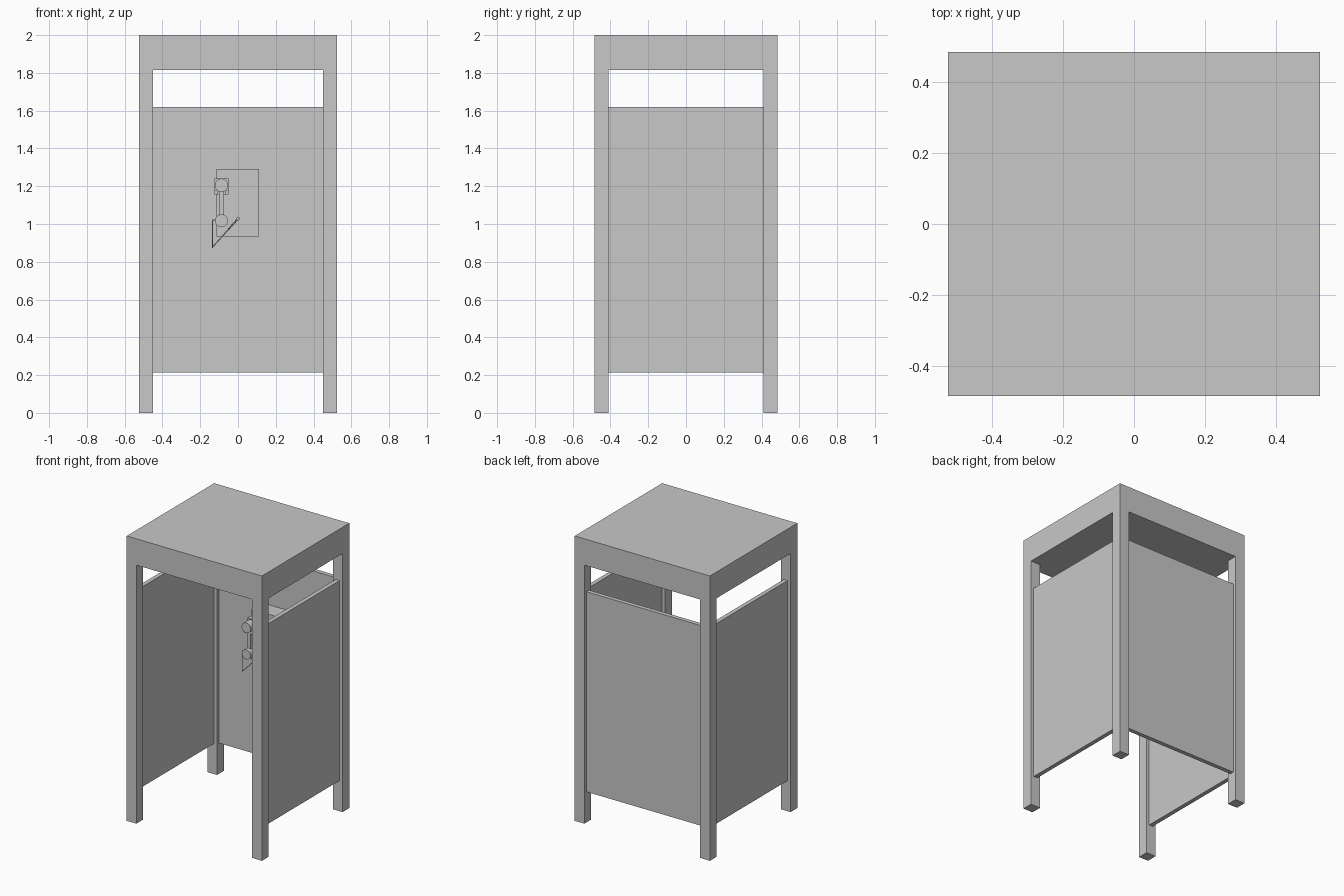
import bpy
import math

cube = bpy.data.objects.get("Cube")
if cube:
    bpy.data.objects.remove(cube, do_unlink=True)

grey = bpy.data.materials.new("plain_grey")
grey.use_nodes = True
COLOUR = (0.58, 0.58, 0.58, 1)
grey.diffuse_color = COLOUR
grey.node_tree.nodes["Principled BSDF"].inputs["Base Color"].default_value = COLOUR


def box(name, x, y, z):
    """Box from (low, high) ranges on each axis."""
    ranges = (x, y, z)
    bpy.ops.mesh.primitive_cube_add(size=1, location=[(a + b) / 2 for a, b in ranges])
    ob = bpy.context.object
    ob.name = name
    ob.scale = [b - a for a, b in ranges]
    bpy.ops.object.transform_apply(location=False, rotation=False, scale=True)
    ob.data.materials.append(grey)
    return ob


def disc(name, x, z, radius, y):
    """Round cap whose axis runs front to back."""
    bpy.ops.mesh.primitive_cylinder_add(
        vertices=32, radius=radius, depth=y[1] - y[0],
        location=(x, sum(y) / 2, z), rotation=(math.pi / 2, 0, 0))
    ob = bpy.context.object
    ob.name = name
    ob.data.materials.append(grey)
    bpy.ops.object.shade_smooth_by_angle()
    return ob


# Overall booth sizes
HX, HY, POST = 0.525, 0.485, 0.075
INSET, THICK = 0.0225, 0.03
PANEL_Z = (0.215, 1.62)
inner_x, inner_y = HX - POST, HY - POST

# Solid roof and four corner posts
box("roof", (-HX, HX), (-HY, HY), (1.815, 2))
for sx, side in ((-1, "right"), (1, "left")):
    for sy, end in ((-1, "front"), (1, "back")):
        box(f"{end}_{side}_post", sorted((sx * inner_x, sx * HX)),
            sorted((sy * inner_y, sy * HY)), (0, 1.815))
    # Side panel between the posts
    box(f"{side}_panel", sorted((sx * (HX - INSET), sx * (HX - INSET - THICK))),
        (-inner_y, inner_y), PANEL_Z)

# Back panel; the front stays open
panel_face = HY - INSET - THICK
box("back_panel", (-inner_x, inner_x), (panel_face, HY - INSET), PANEL_Z)

# Telephone housing on the back panel
FACE = 0.315
box("phone_housing", (-0.115, 0.11), (FACE, panel_face), (0.935, 1.29))

# Cradle: back block with two prongs around the handset
box("cradle_block", (-0.125, -0.05), (0.285, FACE), (1.155, 1.24))
for name, x in (("right", (-0.125, -0.105)), ("left", (-0.07, -0.05))):
    box(f"cradle_{name}_prong", x, (0.24, 0.285), (1.155, 1.18))

# Handset
MID = -0.0875
disc("handset_earpiece", MID, 1.205, 0.035, (0.215, 0.27))
disc("handset_mouthpiece", MID, 1.017, 0.034, (0.215, 0.27))
box("handset_grip", (MID - 0.014, MID + 0.014), (0.245, 0.275), (1.017, 1.205))

# Cord hanging from the mouthpiece and back up to the housing
curve = bpy.data.curves.new("phone_cord", "CURVE")
curve.dimensions = "3D"
curve.bevel_depth = 0.004
curve.bevel_resolution = 1
curve.use_fill_caps = True
path = [(MID, 0.24, 1.02), (-0.135, 0.24, 1.02), (-0.135, 0.24, 0.877), (0, FACE, 1.028)]
spline = curve.splines.new("POLY")
spline.points.add(len(path) - 1)
for point, co in zip(spline.points, path):
    point.co = (*co, 1)
curve.materials.append(grey)
cord = bpy.data.objects.new("phone_cord", curve)
bpy.context.collection.objects.link(cord)

# Small socket where the cord enters the housing
disc("cord_socket", 0, 1.028, 0.009, (FACE - 0.01, FACE))
